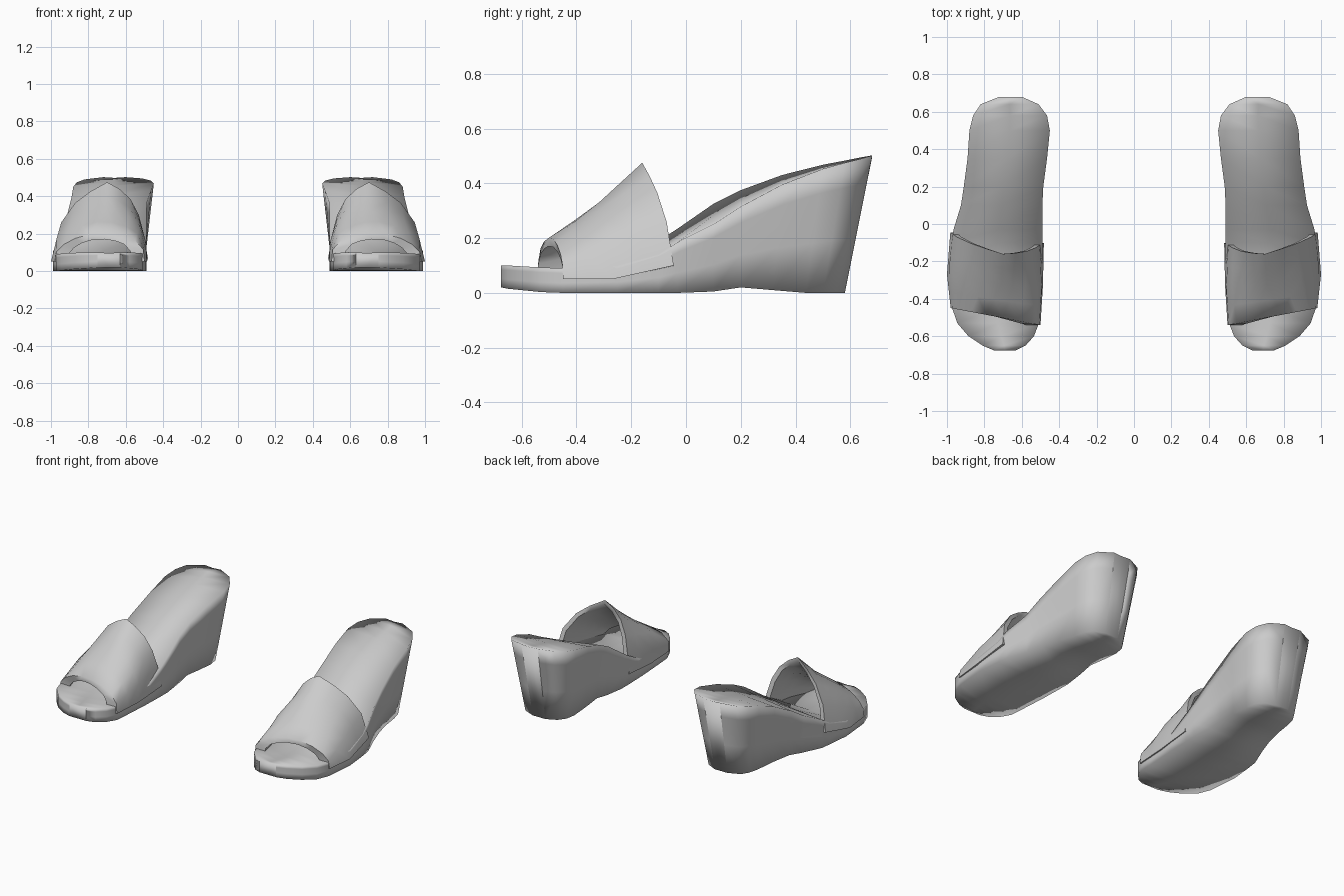
import bpy
import bmesh

default_cube = bpy.data.objects.get("Cube")
if default_cube:
    bpy.data.objects.remove(default_cube, do_unlink=True)

# Single plain grey finish
grey = bpy.data.materials.new("plain grey")
grey.use_nodes = True
colour = (.6, .6, .6, 1)
grey.diffuse_color = colour
grey.node_tree.nodes["Principled BSDF"].inputs["Base Color"].default_value = colour


def loft(name, rings):
    """Skin closed rings; each end is capped by strips pairing opposite points."""
    bm = bmesh.new()
    rows = [[bm.verts.new(point) for point in ring] for ring in rings]
    count = len(rows[0])
    for first, second in zip(rows, rows[1:]):
        for i in range(count):
            j = (i + 1) % count
            bm.faces.new((first[i], first[j], second[j], second[i]))
    for row in (rows[0], rows[-1]):
        for i in range(count // 2 - 1):
            bm.faces.new((row[i], row[i + 1], row[count - 2 - i], row[count - 1 - i]))
    bmesh.ops.recalc_face_normals(bm, faces=bm.faces)
    for face in bm.faces:
        face.smooth = True
    mesh = bpy.data.meshes.new(name)
    bm.to_mesh(mesh)
    bm.free()
    mesh.materials.append(grey)
    obj = bpy.data.objects.new(name, mesh)
    bpy.context.collection.objects.link(obj)
    # Second shoe of the pair
    obj.modifiers.new("pair", 'MIRROR').use_axis[0] = True
    return obj


def mix(a, b, t):
    return a + (b - a) * t


def clamp(value):
    return max(0, min(1, value))


# Wedge sole: y, inner x, outer x, inner top z, outer top z, bottom z
stations = [
    (-.675, .63, .75, .1, .1, .02),
    (-.65, .58, .81, .1, .1, .015),
    (-.6, .535, .885, .097, .097, .01),
    (-.53, .508, .945, .093, .093, .003),
    (-.45, .505, .972, .09, .09, 0),
    (-.25, .492, .99, .11, .1, 0),
    (-.1, .488, .975, .19, .14, 0),
    (-.03, .488, .965, .235, .185, 0),
    (.1, .49, .925, .325, .25, .005),
    (.2, .485, .91, .375, .315, .02),
    (.35, .465, .89, .43, .395, .01),
    (.5, .45, .88, .468, .453, 0),
    (.58, .465, .86, .483, .475, 0),
    (.64, .51, .82, .495, .49, 0),
    (.68, .6, .72, .502, .502, 0),
]


def sole_ring(y, inner, outer, z_inner, z_outer, z_bottom):
    # The foot of the heel is narrower and set further forward than its rim
    taper = 1 - .25 * clamp(y / .5)
    y_bottom = y if y < .2 else mix(.2, .58, (y - .2) / .48)
    centre = (inner + outer) / 2

    def point(side, height):
        edge, top = (inner, z_inner) if side < 0 else (outer, z_outer)
        if side == 0:
            edge, top = centre, (z_inner + z_outer) / 2 - .004
        x = centre + (edge - centre) * mix(taper, 1, height)
        return x, mix(y_bottom, y, height), mix(z_bottom, top, height)

    layout = [(-1, .4), (-1, 0), (0, 0), (1, 0), (1, .4),
              (1, .8), (1, 1), (0, 1), (-1, 1), (-1, .8)]
    return [point(side, height) for side, height in layout]


loft("wedge_sole", [sole_ring(*station) for station in stations])

# Upper: slanted arches from the open toe to the raised instep
toe_arch = [(.5, .05), (.506, .115), (.55, .163), (.62, .188), (.7, .2),
            (.79, .197), (.87, .175), (.935, .14), (.972, .1), (.98, .05)]
middle_arch = [(.487, .05), (.493, .16), (.525, .24), (.58, .29), (.65, .32),
               (.71, .33), (.8, .31), (.89, .265), (.968, .18), (1, .05)]
instep_arch = [(.482, .07), (.505, .2), (.53, .3), (.575, .385), (.635, .44),
               (.7, .475), (.79, .425), (.87, .365), (.945, .26), (.982, .1)]


def upper_ring(arch, y, slant, lean, width, height):
    def place(x, z):
        return x, y + slant * (x - .74) - lean * (z / .475) ** 2, z

    outside = [place(x, z) for x, z in arch]
    inside = []
    for (x, z), (_, y_out, _) in zip(arch, outside):
        inside.append((.74 + (x - .74) * width, y_out, .08 + (z - .08) * height))
    return outside + inside[::-1]


def blend(a, b):
    return [[mix(p, q, .5) for p, q in zip(u, v)] for u, v in zip(a, b)]


toe = upper_ring(toe_arch, -.495, .19, 0, .7, .75)
middle = upper_ring(middle_arch, -.3, .12, .03, .86, .87)
instep = upper_ring(instep_arch, -.07, .12, .085, .88, .93)
rings = [toe, blend(toe, middle), middle, blend(middle, instep), instep]
upper = loft("open_toe_upper", rings)

# Keep the rims of the two openings crisp
bpy.ops.object.select_all(action='DESELECT')
upper.select_set(True)
bpy.context.view_layer.objects.active = upper
bpy.ops.object.shade_smooth_by_angle(angle=1)
